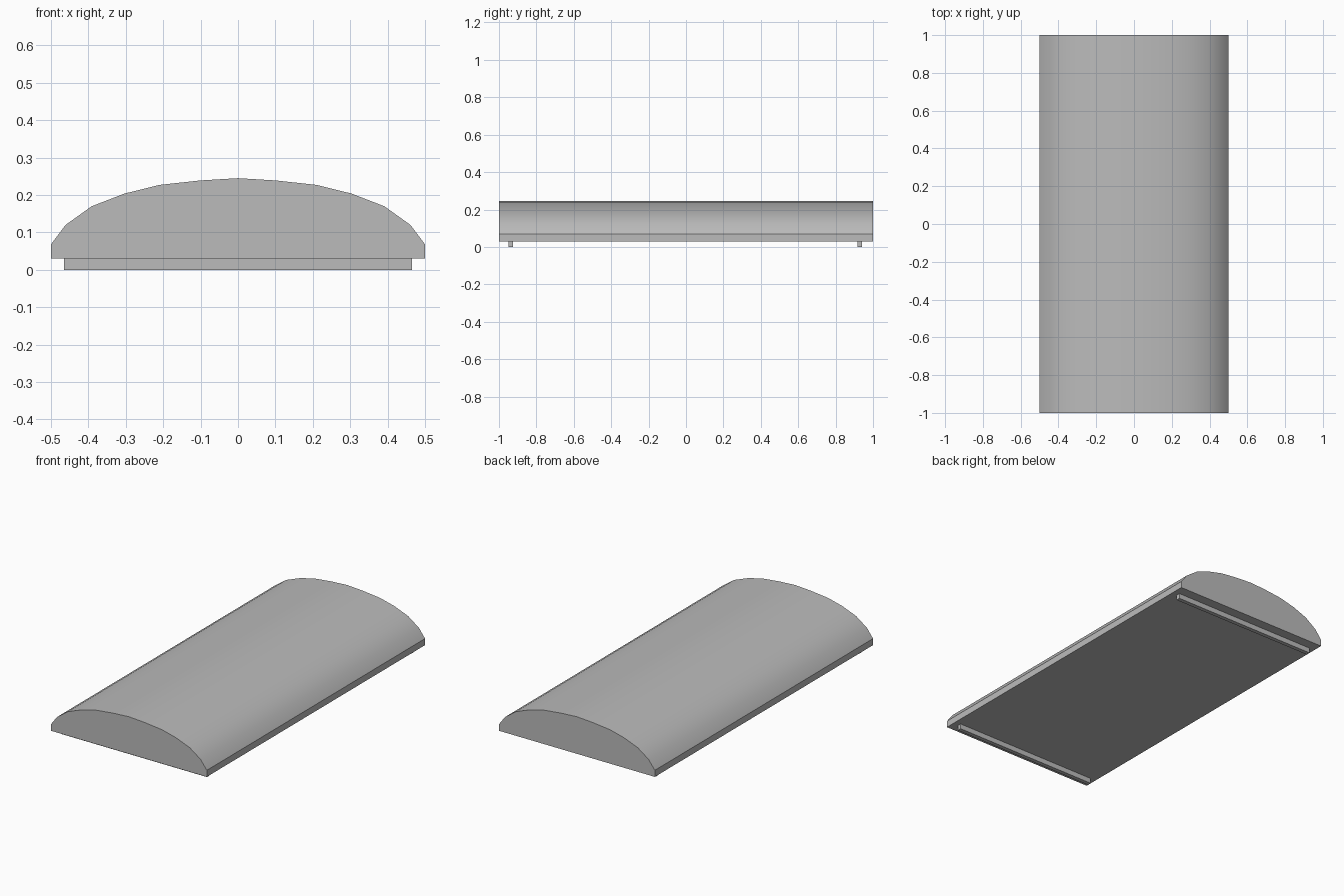
import bpy
import bmesh
import math

cube = bpy.data.objects.get("Cube")
if cube:
    bpy.data.objects.remove(cube, do_unlink=True)

grey = bpy.data.materials.new("light_grey")
grey.use_nodes = True
colour = (0.5, 0.5, 0.5, 1)
grey.diffuse_color = colour
grey.node_tree.nodes["Principled BSDF"].inputs["Base Color"].default_value = colour


def extrude_profile(name, profile, y0, y1):
    """Sweep a closed x-z outline from y0 to y1."""
    bm = bmesh.new()
    face = bm.faces.new([bm.verts.new((x, y0, z)) for x, z in profile])
    grown = bmesh.ops.extrude_face_region(bm, geom=[face])["geom"]
    verts = [v for v in grown if isinstance(v, bmesh.types.BMVert)]
    bmesh.ops.translate(bm, verts=verts, vec=(0, y1 - y0, 0))
    bmesh.ops.recalc_face_normals(bm, faces=bm.faces)
    mesh = bpy.data.meshes.new(name)
    bm.to_mesh(mesh)
    bm.free()
    mesh.materials.append(grey)
    obj = bpy.data.objects.new(name, mesh)
    bpy.context.collection.objects.link(obj)
    return obj


# Domed lid: half outline mirrored across x
half = [(0.5, 0.03), (0.5, 0.068), (0.461, 0.12), (0.391, 0.17),
        (0.303, 0.204), (0.21, 0.227), (0.1, 0.239)]
outline = half + [(0, 0.245)] + [(-x, z) for x, z in reversed(half)]
lid = extrude_profile("domed_lid", outline, -1, 1)
bpy.context.view_layer.objects.active = lid
lid.select_set(True)
bpy.ops.object.shade_smooth_by_angle(angle=math.radians(30))

# Locating battens under each end
batten = [(-0.465, 0), (0.465, 0), (0.465, 0.03), (-0.465, 0.03)]
for name, y in (("front_batten", -0.937), ("back_batten", 0.93)):
    extrude_profile(name, batten, y - 0.012, y + 0.012)
